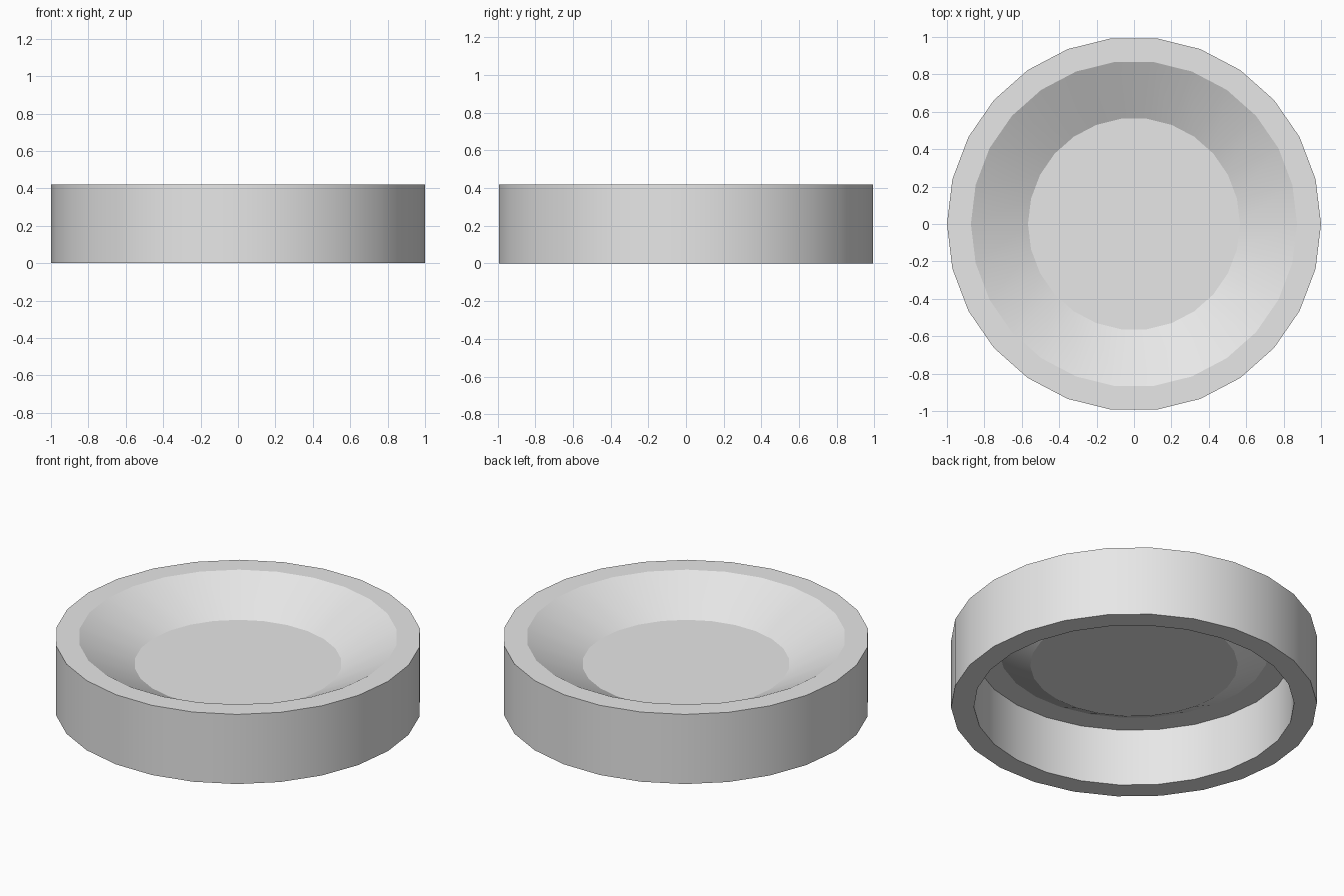
import bpy
import bmesh
import math

SIDES = 26
cube = bpy.data.objects.get("Cube")
if cube:
    bpy.data.objects.remove(cube, do_unlink=True)

grey = bpy.data.materials.new("plain_grey")
grey.use_nodes = True
grey.diffuse_color = (0.8, 0.8, 0.8, 1)
grey.node_tree.nodes["Principled BSDF"].inputs["Base Color"].default_value = (0.8, 0.8, 0.8, 1)


def lathe(name, profile, material):
    """Turn a (radius, height) profile around z and cap both ends with a disc."""
    bm = bmesh.new()
    rings = []
    for radius, height in profile:
        rings.append([
            bm.verts.new((radius * math.cos(math.tau * i / SIDES),
                          radius * math.sin(math.tau * i / SIDES), height))
            for i in range(SIDES)])
    for a, b in zip(rings, rings[1:]):
        for i in range(SIDES):
            j = (i + 1) % SIDES
            bm.faces.new((a[i], a[j], b[j], b[i]))
    bm.faces.new(rings[0])
    bm.faces.new(rings[-1])
    bmesh.ops.recalc_face_normals(bm, faces=bm.faces)
    mesh = bpy.data.meshes.new(name)
    bm.to_mesh(mesh)
    bm.free()
    mesh.materials.append(material)
    obj = bpy.data.objects.new(name, mesh)
    bpy.context.collection.objects.link(obj)
    return obj


# Dish: thin floor, sloped bowl wall, flat rim, outer skirt, hollow underside
dish = lathe("dish", [
    (0.567, 0.26),    # floor edge
    (0.872, 0.42),    # inner rim
    (1.0, 0.42),      # outer rim
    (1.0, 0.0),       # foot, outside
    (0.875, 0.0),     # foot, inside
    (0.875, 0.346),   # underside ledge
    (0.738, 0.346),
    (0.567, 0.256),   # floor underside
], grey)

# Smooth round walls, crisp rims
bpy.ops.object.select_all(action="DESELECT")
dish.select_set(True)
bpy.context.view_layer.objects.active = dish
bpy.ops.object.shade_smooth_by_angle(angle=math.radians(20))
